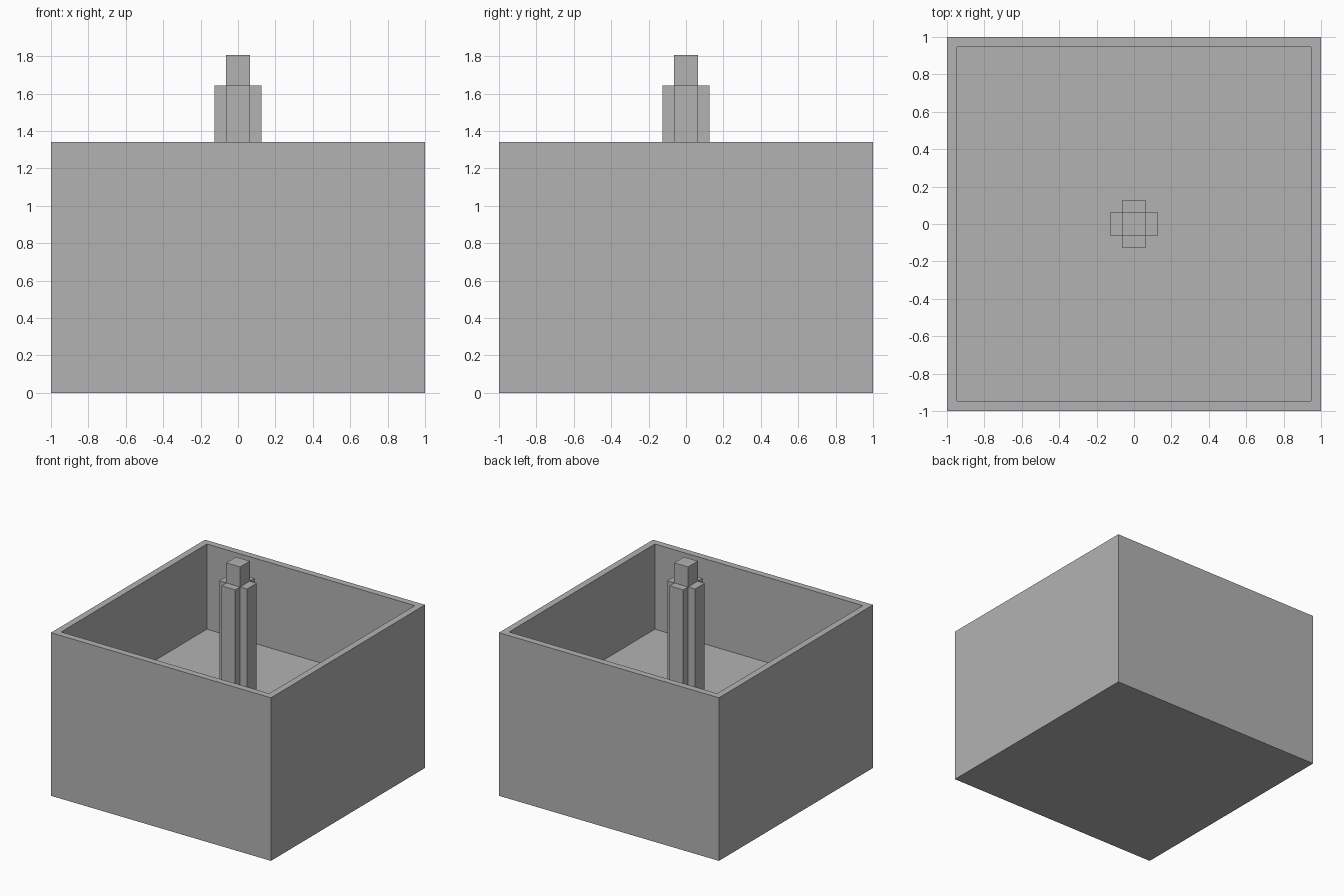
import bpy
import bmesh

cube = bpy.data.objects.get("Cube")
if cube:
    bpy.data.objects.remove(cube, do_unlink=True)

# Single plain grey
grey = bpy.data.materials.new("plain_grey")
grey.use_nodes = True
colour = (0.45, 0.45, 0.45, 1)
grey.diffuse_color = colour
grey.node_tree.nodes["Principled BSDF"].inputs["Base Color"].default_value = colour

HEIGHT, FLOOR, WALL = 1.34, 0.64, 0.077
CORE, REACH = 0.063, 0.126


def finish(name, bm):
    mesh = bpy.data.meshes.new(name)
    bmesh.ops.recalc_face_normals(bm, faces=bm.faces)
    bm.to_mesh(mesh)
    bm.free()
    mesh.materials.append(grey)
    obj = bpy.data.objects.new(name, mesh)
    bpy.context.collection.objects.link(obj)
    return obj


def block(x0, x1, y0, y1, z0, z1):
    bm = bmesh.new()
    bmesh.ops.create_cube(bm, size=1)
    bmesh.ops.scale(bm, vec=(x1 - x0, y1 - y0, z1 - z0), verts=bm.verts)
    bmesh.ops.translate(bm, vec=((x0 + x1) / 2, (y0 + y1) / 2, (z0 + z1) / 2), verts=bm.verts)
    return bm


def top_face(bm):
    return max(bm.faces, key=lambda f: f.calc_center_median().z)


# Basin: a block whose top is inset for the rim, then sunk to the floor
bm = block(-1, 1, -1, 1, 0, HEIGHT)
top = top_face(bm)
bmesh.ops.inset_individual(bm, faces=[top], thickness=WALL)
walls = bmesh.ops.extrude_face_region(bm, geom=[top])["geom"]
bmesh.ops.delete(bm, geom=[top], context='FACES')
bmesh.ops.translate(bm, vec=(0, 0, FLOOR - HEIGHT),
                    verts=[v for v in walls if isinstance(v, bmesh.types.BMVert)])
finish("basin", bm)

# Central column with four shorter arms around it
finish("column_core", block(-CORE, CORE, -CORE, CORE, FLOOR, 1.807))
ARM_TOP = 1.642
for side, sign in (("left", 1), ("right", -1)):
    x = sorted((sign * CORE, sign * REACH))
    finish(side + "_column_arm", block(*x, -CORE, CORE, FLOOR, ARM_TOP))
for side, sign in (("back", 1), ("front", -1)):
    y = sorted((sign * CORE, sign * REACH))
    finish(side + "_column_arm", block(-CORE, CORE, *y, FLOOR, ARM_TOP))
